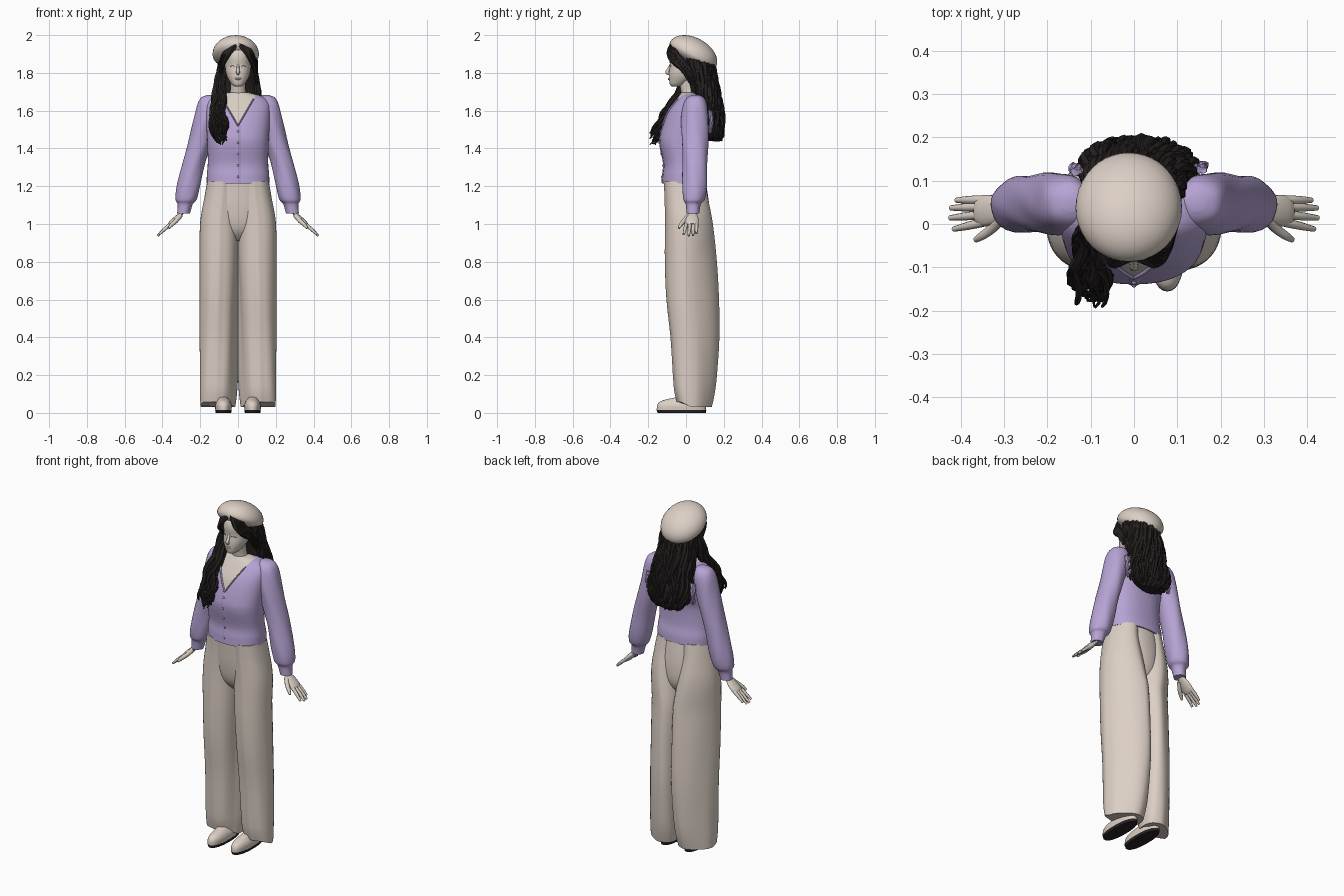
import bpy, bmesh, math, random
from mathutils import Vector as V, Matrix

random.seed(4)
if "Cube" in bpy.data.objects:
    bpy.data.objects.remove(bpy.data.objects["Cube"])


def material(name, rgb):
    m = bpy.data.materials.new(name)
    m.use_nodes = True
    m.diffuse_color = (*rgb, 1)
    m.node_tree.nodes["Principled BSDF"].inputs["Base Color"].default_value = (*rgb, 1)
    return m


BEIGE = material("beige cloth", (0.72, 0.63, 0.56))
SKIN = material("pale skin", (0.68, 0.61, 0.54))
LILAC = material("lilac knit", (0.47, 0.37, 0.66))
DARK = material("dark brown", (0.021, 0.016, 0.016))


def finish(bm, name, *mats, angle=50):
    bmesh.ops.recalc_face_normals(bm, faces=bm.faces)
    me = bpy.data.meshes.new(name)
    bm.to_mesh(me)
    bm.free()
    for m in mats:
        me.materials.append(m)
    ob = bpy.data.objects.new(name, me)
    bpy.context.collection.objects.link(ob)
    bpy.ops.object.select_all(action='DESELECT')
    ob.select_set(True)
    bpy.context.view_layer.objects.active = ob
    bpy.ops.object.shade_smooth_by_angle(angle=math.radians(angle))


def resample(rows, k):
    """Catmull-Rom interpolation of number rows."""
    out = []
    for i in range(len(rows) - 1):
        a, b, c, d = (rows[min(max(j, 0), len(rows) - 1)] for j in range(i - 1, i + 3))
        for s in range(k):
            t = s / k
            out.append([q + t * (r - p + t * (2*p - 5*q + 4*r - w + t * (3*(q - r) + w - p))) / 2
                        for p, q, r, w in zip(a, b, c, d)])
    return out + [list(rows[-1])]


def skin_rings(bm, rings):
    vs = [[bm.verts.new(p) for p in r] for r in rings]
    n = len(vs[0])
    for a, b in zip(vs, vs[1:]):
        for i in range(n):
            bm.faces.new((a[i], a[(i+1) % n], b[(i+1) % n], b[i]))
    bm.faces.new(vs[0])
    bm.faces.new(vs[-1])


def loft(bm, rows, n=32, p=2.0, back=None, k=4, fold=None, side=1):
    """Level cross-sections: z, centre x, half width, front y, back y; p and back set squareness."""
    rings = []
    for z, cx, rx, yf, yb in resample(rows, k):
        pts = []
        for i in range(n):
            a = math.tau * i / n
            c, s = math.cos(a), math.sin(a)
            f = fold(a, z) if fold else 1
            e = 2 / (back if back and s > 0 else p)
            pts.append(V((side * (cx + f * rx * math.copysign(abs(c) ** e, c)),
                          (yf + yb) / 2 + f * (yb - yf) / 2 * math.copysign(abs(s) ** e, s), z)))
        rings.append(pts)
    skin_rings(bm, rings)


def sweep(bm, path, n=8, k=3, flat=1.0, ref=None):
    """Tube along rows of x, y, z, radius; flat thins it across ref."""
    rows = resample(path, k)
    pts = [V(r[:3]) for r in rows]
    d = pts[-1] - pts[0]
    ref = V(ref) if ref else V([1.0 if j == min(range(3), key=lambda q: abs(d[q])) else 0.0 for j in range(3)])
    rings = []
    for i, r in enumerate(rows):
        t = (pts[min(i+1, len(pts)-1)] - pts[max(i-1, 0)]).normalized()
        u = t.cross(ref).normalized()
        w = u.cross(t)
        rings.append([pts[i] + max(r[3], 0.0005) * (math.cos(math.tau*j/n) * u * flat + math.sin(math.tau*j/n) * w)
                      for j in range(n)])
    skin_rings(bm, rings)


# Cardigan body with bare V neckline
torso = [(1.215, 0, .166, -.127, .112), (1.26, 0, .165, -.124, .108), (1.32, 0, .16, -.119, .095),
         (1.42, 0, .162, -.138, .093), (1.48, 0, .165, -.134, .106), (1.58, 0, .172, -.102, .124),
         (1.64, 0, .168, -.065, .118), (1.675, 0, .13, -.04, .1), (1.695, 0, .06, -.025, .075)]
dense = resample(torso, 12)


def front(x, z):
    r = min(dense, key=lambda q: abs(q[0] - z))
    return (r[3] + r[4]) / 2 - (r[4] - r[3]) / 2 * max(0, 1 - abs(x / r[2]) ** 2.3) ** (1 / 2.3)


bm = bmesh.new()
loft(bm, torso, n=48, p=2.3, k=5)
V_LOW, V_SLOPE = 1.52, 0.58
for s in (1, -1):
    bmesh.ops.bisect_plane(bm, geom=bm.verts[:] + bm.edges[:] + bm.faces[:],
                           plane_co=(0, 0, V_LOW), plane_no=(s, 0, -V_SLOPE))
for f in bm.faces:
    c = f.calc_center_median()
    f.material_index = int(c.y < 0.03 and abs(c.x) < (c.z - V_LOW) * V_SLOPE)
finish(bm, "cardigan_body", LILAC, SKIN)

# Neckband, button band and buttons
bm = bmesh.new()
for s in (1, -1):
    zs = [V_LOW + i * .02 for i in range(8)]
    sweep(bm, [(s * (z - V_LOW) * V_SLOPE, front((z - V_LOW) * V_SLOPE, z), z, .006) for z in zs], k=2, flat=.6)
sweep(bm, [(0, front(0, z), z, .013) for z in [1.218 + i * .03 for i in range(11)]], k=2, flat=.25, ref=(1, 0, 0))
for z in (1.25, 1.31, 1.37, 1.43, 1.49):
    bmesh.ops.create_uvsphere(bm, u_segments=10, v_segments=6, radius=.006,
                              matrix=Matrix.Translation((0, front(0, z) - .002, z)))
finish(bm, "cardigan_trim", LILAC)

# Neck, head, nose and lips
bm = bmesh.new()
loft(bm, [(1.62, 0, .06, -.03, .08), (1.68, 0, .046, -.025, .065), (1.72, 0, .04, -.03, .055), (1.78, 0, .042, -.04, .05)])
finish(bm, "neck", SKIN)
bm = bmesh.new()
loft(bm, [(1.728, 0, .016, -.074, -.03), (1.738, 0, .032, -.085, -.01), (1.77, 0, .053, -.09, .04),
          (1.80, 0, .064, -.09, .07), (1.84, 0, .069, -.085, .1), (1.88, 0, .07, -.088, .11),
          (1.92, 0, .062, -.075, .1), (1.95, 0, .03, -.03, .06)], p=2.2)
sweep(bm, [(0, -.08, 1.845, .006), (0, -.092, 1.82, .008), (0, -.1, 1.803, .01), (0, -.088, 1.793, .006)])
sweep(bm, [(-.022, -.084, 1.772, .001), (0, -.091, 1.767, .005), (.022, -.084, 1.772, .001)])
finish(bm, "head", SKIN)
bm = bmesh.new()
for s in (1, -1):
    sweep(bm, [(s * .016, -.087, 1.834, .0012), (s * .029, -.083, 1.838, .002), (s * .042, -.076, 1.834, .0012)], n=6)
finish(bm, "eyelashes", DARK)

# Sleeves, hands, trouser legs and shoes, one per side
for side, word in ((1, "left"), (-1, "right")):
    bm = bmesh.new()
    loft(bm, [(1.682, .145, .02, .03, .07), (1.668, .15, .047, .005, .095), (1.63, .158, .059, -.015, .112),
              (1.55, .174, .062, -.025, .118), (1.44, .202, .06, -.022, .118), (1.32, .235, .06, -.018, .113),
              (1.2, .262, .062, -.02, .11), (1.13, .275, .056, -.015, .098), (1.105, .28, .04, -.002, .078),
              (1.055, .289, .034, .003, .07)], n=28, side=side,
         fold=lambda a, z: 1 + .02 * math.sin(5 * a + 22 * z))
    finish(bm, word + "_sleeve", LILAC)

    bm = bmesh.new()
    X = lambda rows: [(side * x, y, z, r) for x, y, z, r in rows]
    sweep(bm, X([(.283, .035, 1.08, .022), (.3, .035, 1.055, .023), (.325, .033, 1.03, .034),
                 (.35, .03, 1.005, .037), (.362, .03, .993, .03)]), n=14, flat=.42, ref=(0, 1, 0))
    for y0, y1, reach in ((.004, -.012, .9), (.022, .014, 1.0), (.04, .037, .98), (.056, .055, .82)):
        sweep(bm, X([(.345, y0, 1.008, .01), (.345 + .042 * reach, (y0 + y1) / 2, 1.008 - .034 * reach, .0095),
                     (.345 + .08 * reach, y1, 1.008 - .07 * reach, .006)]), ref=(0, 1, 0))
    sweep(bm, X([(.305, .015, 1.045, .013), (.33, -.012, 1.015, .012), (.352, -.028, .995, .01),
                 (.366, -.037, .978, .006)]))
    finish(bm, word + "_hand", SKIN)

    # Trouser leg with pressed front crease
    bm = bmesh.new()
    crease = lambda a, z: (1 + .05 * math.exp(-((a - 1.5 * math.pi) / .1) ** 2)
                           + .012 * math.sin(6 * a + 5 * z) * (1.2 - z))
    loft(bm, [(1.225, .08, .083, -.113, .104), (1.14, .088, .09, -.108, .116), (1.0, .101, .101, -.105, .142),
              (.8, .104, .101, -.105, .163), (.6, .108, .098, -.097, .175), (.4, .111, .097, -.077, .178),
              (.2, .114, .095, -.065, .165), (.1, .116, .093, -.058, .152), (.03, .119, .088, -.045, .136)],
         n=64, p=2.4, back=1.75, side=side, fold=crease)
    for v in bm.verts:
        x, y, z = v.co
        # Back of the leg swings inwards; hem lifts over the instep
        if y > 0:
            v.co.x -= side * .32 * y * min(1, max(0, (1.15 - z) / .3))
        if z < .2 and y < .03:
            v.co.z += (.2 - z) * .17 * min(1, (.03 - y) / .06)
    finish(bm, word + "_trouser_leg", BEIGE)

    for part, mat, rows in (
            ("sole", DARK, [(0, .077, .041, -.15, .105), (.016, .077, .044, -.156, .108)]),
            ("shoe", BEIGE, [(.016, .077, .043, -.155, .105), (.04, .077, .044, -.153, .105),
                             (.058, .077, .038, -.14, .1), (.07, .077, .03, -.11, .095),
                             (.085, .08, .024, -.04, .09)])):
        bm = bmesh.new()
        loft(bm, rows, p=2.3, side=side)
        finish(bm, word + "_" + part, mat)

# Trouser hips, joining the legs
bm = bmesh.new()
loft(bm, [(1.225, 0, .13, -.115, .104), (1.16, 0, .13, -.111, .115), (1.08, 0, .125, -.105, .125),
          (1.0, 0, .11, -.092, .125), (.95, 0, .08, -.07, .11), (.91, 0, .03, -.03, .08)], n=48, p=2.8, back=2.2)
finish(bm, "trouser_hips", BEIGE)

# Beret, tipped back
bm = bmesh.new()
bmesh.ops.create_uvsphere(bm, u_segments=40, v_segments=20, radius=1)
for v in bm.verts:
    v.co.z *= .088 if v.co.z > 0 else .055
    v.co.x *= .123
    v.co.y *= .138
bmesh.ops.transform(bm, verts=bm.verts, matrix=Matrix.Translation((-.012, .037, 1.898)) @ Matrix.Rotation(-.5, 4, 'X'))
finish(bm, "beret", BEIGE)

# Hair mass: scalp and back fall
fall = [(1.9, 0, .08, -.04, .12), (1.84, 0, .092, -.025, .14), (1.75, 0, .097, .01, .158), (1.66, .005, .11, .035, .178),
        (1.56, .01, .124, .07, .19), (1.48, .01, .11, .085, .19), (1.44, .01, .065, .11, .178)]
bm = bmesh.new()
loft(bm, fall, n=40, fold=lambda a, z: 1 + .03 * math.sin(14 * a + 30 * z))
finish(bm, "hair_mass", DARK)


def lock(bm, path, r, amp, turns):
    """Wavy tapered strand along x, y, z rows."""
    rows = resample(path, 4)
    ph = random.uniform(0, math.tau)
    out = []
    for i, q in enumerate(rows):
        t = i / (len(rows) - 1)
        w = amp * t ** .6
        out.append((q[0] + w * math.sin(turns * math.tau * t + ph), q[1] + w * math.cos(turns * math.tau * t + ph),
                    q[2], r * (1 - .75 * t ** 3)))
    sweep(bm, out, n=6, k=1)


# Wavy back strands around the mass
bm = bmesh.new()
for i in range(50):
    a = math.radians(-25 + 230 * i / 49)
    end = random.choice((5, 6, 6)) if math.sin(a) > .1 else 5
    path = [(cx + rx * math.cos(a), (yf + yb) / 2 + (yb - yf) / 2 * math.sin(a), z)
            for z, cx, rx, yf, yb in fall[:end + 1]]
    lock(bm, path, random.uniform(.01, .016), .012, random.uniform(2, 3.5))
finish(bm, "hair_back_strands", DARK)

# Long lock over the right shoulder
guide = [(-.08, .02, 1.86, .012), (-.094, .005, 1.77, .02), (-.1, -.03, 1.68, .03), (-.105, -.08, 1.59, .042),
         (-.103, -.125, 1.51, .05), (-.095, -.165, 1.43, .036)]
bm = bmesh.new()
for i in range(36):
    a, d = random.uniform(0, math.tau), math.sqrt(random.random())
    cut = random.uniform(-.01, .05)
    lock(bm, [(x + w * d * math.cos(a), y + .8 * w * d * math.sin(a), z + cut * j / 5)
              for j, (x, y, z, w) in enumerate(guide)], random.uniform(.009, .015), .011, random.uniform(2, 3.5))
finish(bm, "hair_front_lock", DARK)

# Curtain fringe framing the face
bm = bmesh.new()
for s in (1, -1):
    for i in range(14):
        t = i / 13
        lock(bm, [(s * (.006 + .03 * t), -.072 + .03 * t, 1.955), (s * (.045 + .026 * t), -.09 + .04 * t, 1.905),
                  (s * (.071 + .018 * t), -.07 + .06 * t, 1.86), (s * (.088 + .01 * t), -.022 + .045 * t, 1.815),
                  (s * (.094 + .008 * t), .022 + .03 * t, 1.74)], .0125, .002, 1)
finish(bm, "hair_fringe", DARK)

# Small lilac curls beside the back hair
bm = bmesh.new()
for x, y, z in ((-.13, .13, 1.6), (.15, .135, 1.6)):
    for i in range(5):
        dx = random.uniform(-.012, .012)
        lock(bm, [(x + dx, y - .01, z), (x + dx, y, z - .05), (x + dx * .5, y - .01, z - .12)], .009, .008, 2)
finish(bm, "lilac_curls", LILAC)
